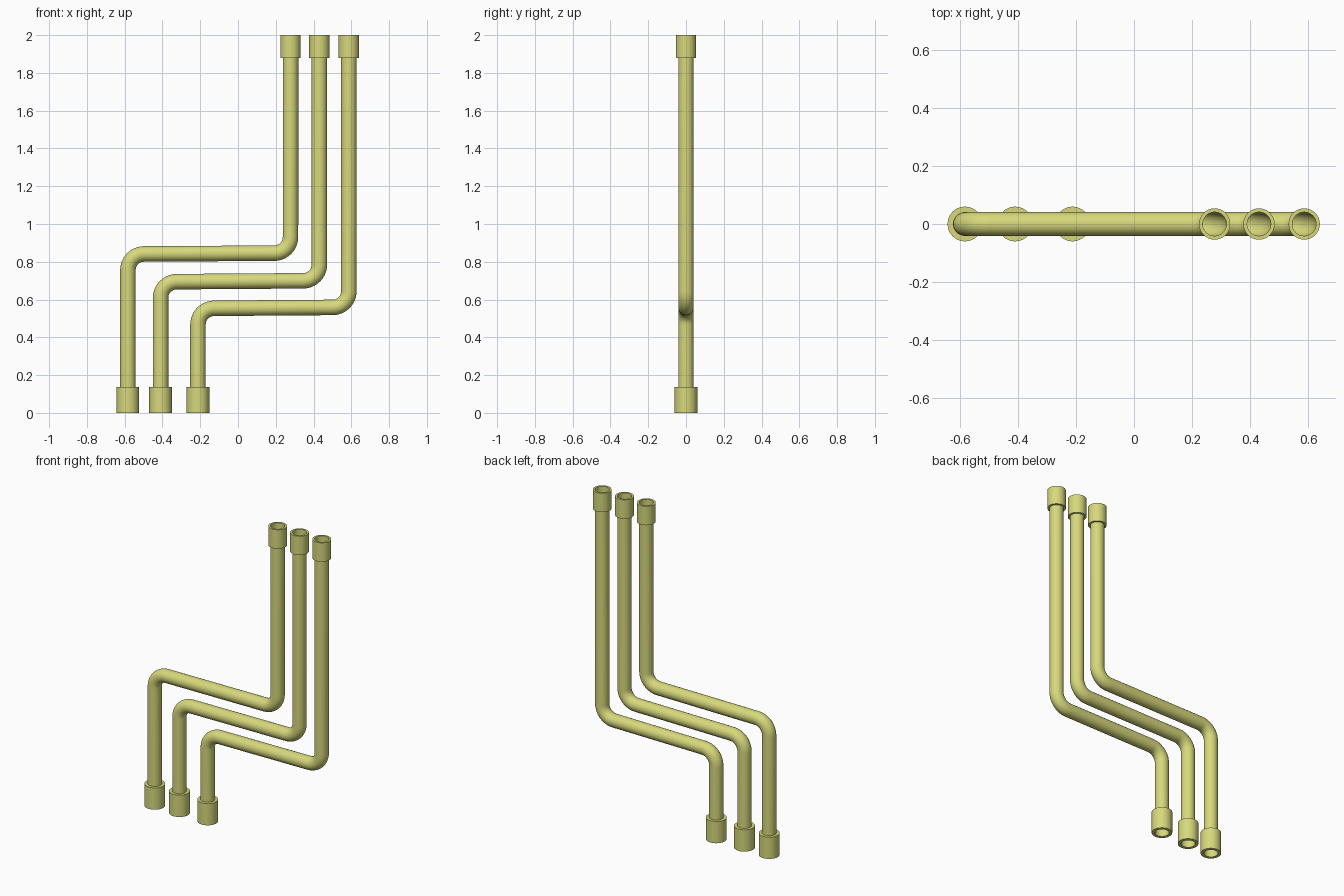
import bpy, bmesh, math
from mathutils import Vector

if "Cube" in bpy.data.objects:
    bpy.data.objects.remove(bpy.data.objects["Cube"])

mat = bpy.data.materials.new("olive_yellow")
mat.diffuse_color = (0.68, 0.69, 0.2, 1)
mat.use_nodes = True
mat.node_tree.nodes["Principled BSDF"].inputs["Base Color"].default_value = mat.diffuse_color

PIPE_R, BEND_R, SIDES = 0.041, 0.086, 32


def round_corner(prev, corner, nxt, radius, steps=10):
    """Points of a fillet arc at a corner."""
    a, b = (prev - corner).normalized(), (nxt - corner).normalized()
    half = a.angle(b) / 2
    start, end = (corner + d * (radius / math.tan(half)) for d in (a, b))
    centre = corner + (a + b).normalized() * (radius / math.sin(half))
    u, v = start - centre, end - centre
    sweep = u.angle(v)
    return [centre + (u * math.sin(sweep * (1 - i / steps)) + v * math.sin(sweep * i / steps))
            / math.sin(sweep) for i in range(steps + 1)]


def pipe(name, x0, x1, z0, z1):
    """Open hollow pipe: up, across, up."""
    p = [Vector(c) for c in ((x0, 0, 0), (x0, 0, z0), (x1, 0, z1), (x1, 0, 2))]
    pts = [p[0]] + round_corner(*p[:3], BEND_R) + round_corner(*p[1:], BEND_R) + [p[3]]
    cu = bpy.data.curves.new(name, 'CURVE')
    cu.dimensions = '3D'
    cu.bevel_depth = PIPE_R
    cu.bevel_resolution = SIDES // 2 - 2
    cu.use_fill_caps = False
    sp = cu.splines.new('POLY')
    sp.points.add(len(pts) - 1)
    for q, c in zip(sp.points, pts):
        q.co = (*c, 1)
    sp.use_smooth = True
    cu.materials.append(mat)
    bpy.context.collection.objects.link(bpy.data.objects.new(name, cu))


def collar(name, x, za, zb, radius):
    """Sleeve around a pipe end, with flat ring faces at both ends."""
    bm = bmesh.new()
    rings = []
    for r, z in ((PIPE_R, za), (radius, za), (radius, zb), (PIPE_R, zb)):
        rings.append([bm.verts.new((r * math.cos(t), r * math.sin(t), z))
                      for t in (2 * math.pi * i / SIDES for i in range(SIDES))])
    for k, (lo, hi) in enumerate(zip(rings, rings[1:])):
        for i in range(SIDES):
            j = (i + 1) % SIDES
            f = bm.faces.new((lo[i], lo[j], hi[j], hi[i]))
            f.smooth = k == 1
    for e in bm.edges:
        if len({f.smooth for f in e.link_faces}) > 1:
            e.smooth = False
    me = bpy.data.meshes.new(name)
    bm.to_mesh(me)
    bm.free()
    me.materials.append(mat)
    ob = bpy.data.objects.new(name, me)
    ob.location.x = x
    bpy.context.collection.objects.link(ob)


# three nested pipes: bottom x, top x, heights of the two bends
for n, (x0, x1, z0, z1) in enumerate(((-0.583, 0.278, 0.841, 0.846),
                                      (-0.41, 0.431, 0.694, 0.70),
                                      (-0.212, 0.587, 0.553, 0.559)), 1):
    pipe(f"pipe_{n}", x0, x1, z0, z1)
    collar(f"bottom_collar_{n}", x0, 0, 0.138, 0.06)
    collar(f"top_collar_{n}", x1, 1.88, 2, 0.054)
